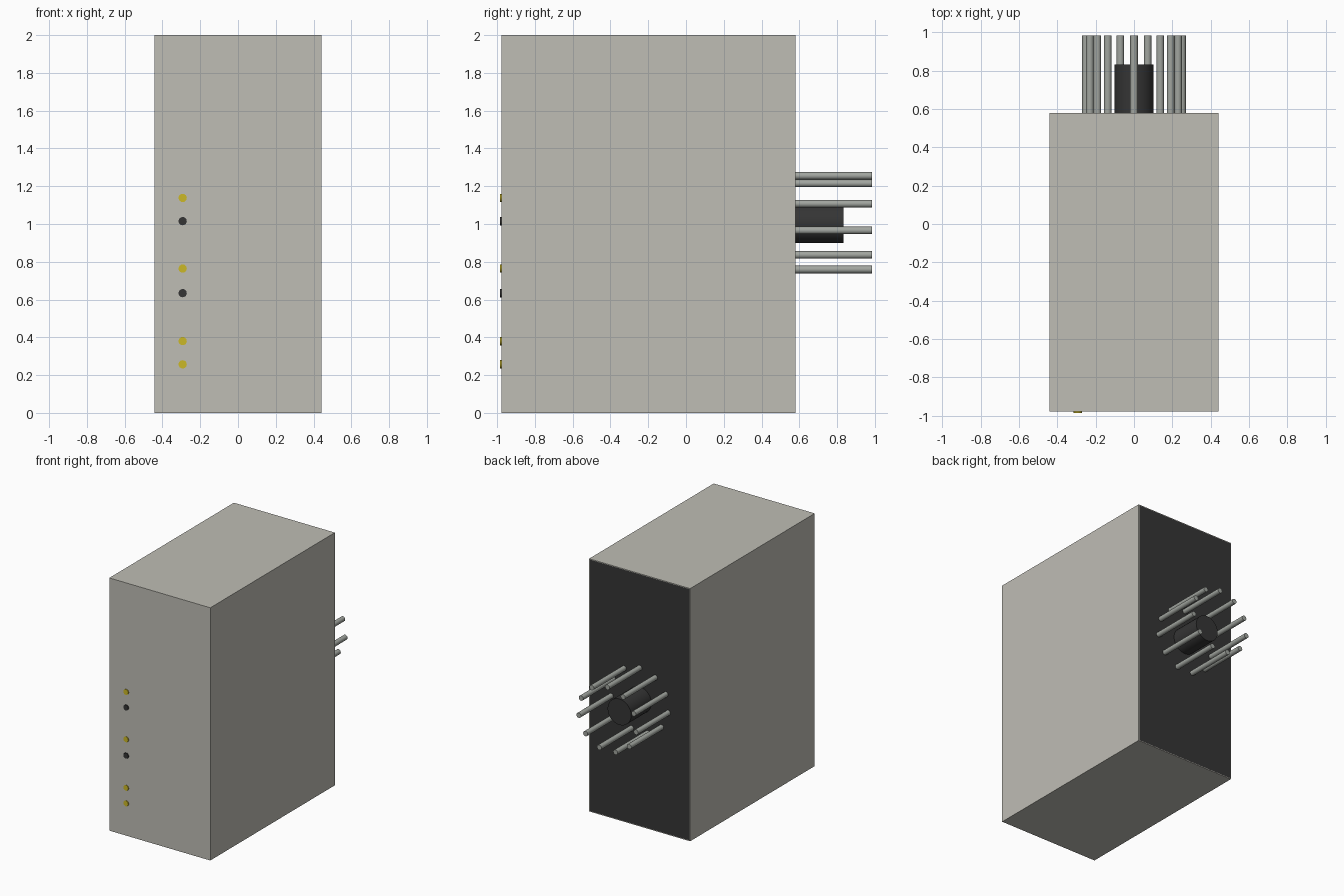
import bpy
import bmesh
from math import sin, cos, pi, radians

if "Cube" in bpy.data.objects:
    bpy.data.objects.remove(bpy.data.objects["Cube"])


def material(name, r, g, b):
    m = bpy.data.materials.new(name)
    m.use_nodes = True
    m.diffuse_color = (r, g, b, 1)
    m.node_tree.nodes["Principled BSDF"].inputs["Base Color"].default_value = (r, g, b, 1)
    return m


BEIGE = material("beige housing", 0.52, 0.51, 0.46)
BLACK = material("black plastic", 0.035, 0.035, 0.035)
METAL = material("pin metal", 0.36, 0.38, 0.35)
YELLOW = material("yellow lamp", 0.60, 0.48, 0.02)

FRONT, BACK = -0.978, 0.58
HALF_WIDTH, HEIGHT = 0.442, 2.0


def rod(name, x, z, radius, y0, y1, mat, sides):
    """Cylinder lying along y from y0 to y1."""
    bpy.ops.mesh.primitive_cylinder_add(
        vertices=sides, radius=radius, depth=y1 - y0,
        location=(x, (y0 + y1) / 2, z), rotation=(pi / 2, 0, 0))
    ob = bpy.context.object
    ob.name = name
    ob.data.materials.append(mat)
    bpy.ops.object.shade_smooth_by_angle(angle=radians(40))
    return ob


# Housing, with a black back panel inset into its rear face
bpy.ops.mesh.primitive_cube_add(size=1, location=(0, (FRONT + BACK) / 2, HEIGHT / 2))
housing = bpy.context.object
housing.name = "housing"
housing.scale = (2 * HALF_WIDTH, BACK - FRONT, HEIGHT)
bpy.ops.object.transform_apply(location=False, rotation=False, scale=True)
housing.data.materials.append(BEIGE)
housing.data.materials.append(BLACK)
bm = bmesh.new()
bm.from_mesh(housing.data)
bm.normal_update()
rear = [f for f in bm.faces if f.normal.y > 0.9]
bmesh.ops.inset_region(bm, faces=rear, thickness=0.008)
for f in rear:
    f.material_index = 1
bm.to_mesh(housing.data)
bm.free()

# Plug: central key post with a ring of eleven pins
PLUG_Z, RING, PINS = 1.002, 0.253, 11
rod("plug_post", 0, PLUG_Z, 0.103, BACK - 0.01, 0.833, BLACK, 32)
for i in range(PINS):
    a = 2 * pi * i / PINS
    rod(f"plug_pin_{i + 1}", RING * sin(a), PLUG_Z + RING * cos(a),
        0.02, BACK - 0.01, 0.984, METAL, 16)

# Front indicator lamps and sockets in one column
for i, (z, mat) in enumerate([(1.138, YELLOW), (1.015, BLACK), (0.764, YELLOW),
                              (0.634, BLACK), (0.38, YELLOW), (0.257, YELLOW)]):
    kind = "lamp" if mat == YELLOW else "socket"
    rod(f"front_{kind}_{i + 1}", -0.293, z, 0.022, FRONT - 0.007, FRONT + 0.01, mat, 16)
